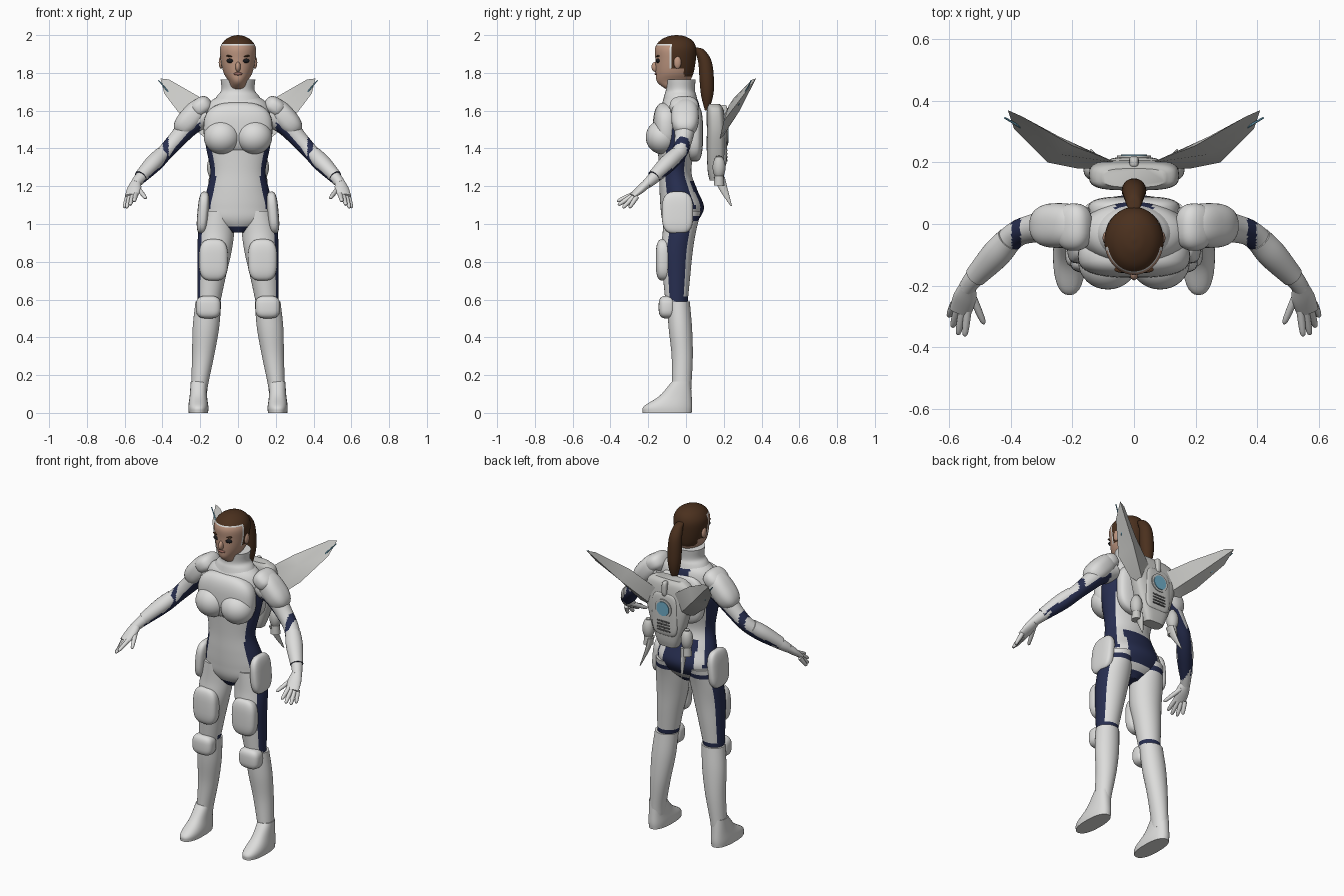
import bpy
import bmesh
import math
from mathutils import Vector, Matrix

cube = bpy.data.objects.get("Cube")
if cube:
    bpy.data.objects.remove(cube, do_unlink=True)

COLOURS = {
    "armor white": (.72, .72, .71), "suit navy": (.02, .027, .08), "hair brown": (.07, .03, .013),
    "skin": (.52, .31, .22), "lips": (.33, .14, .11), "eye black": (.01, .01, .012),
    "pack grey": (.58, .58, .56), "vent grey": (.1, .1, .1), "lens blue": (.16, .42, .58),
}
MATS = {}
for label, rgb in COLOURS.items():
    m = bpy.data.materials.new(label)
    m.use_nodes = True
    m.diffuse_color = (*rgb, 1)
    bsdf = m.node_tree.nodes["Principled BSDF"]
    bsdf.inputs["Base Color"].default_value = (*rgb, 1)
    bsdf.inputs["Roughness"].default_value = .6
    MATS[label] = m
WHITE, NAVY, HAIR, SKIN, LIPS, BLACK, GREY, VENT, BLUE = COLOURS


def add(name, bm, mats, rule=None, mirror=False, sharp=45):
    """Turn a bmesh into a shaded, coloured object; mirror=True adds the other side."""
    bmesh.ops.recalc_face_normals(bm, faces=bm.faces)
    bm.normal_update()
    if rule:
        for f in bm.faces:
            f.material_index = int(rule(f.calc_center_median(), f.normal))
    mesh = bpy.data.meshes.new(name)
    bm.to_mesh(mesh)
    bm.free()
    for label in ([mats] if isinstance(mats, str) else mats):
        mesh.materials.append(MATS[label])
    ob = bpy.data.objects.new(name, mesh)
    bpy.context.collection.objects.link(ob)
    bpy.ops.object.select_all(action='DESELECT')
    ob.select_set(True)
    bpy.context.view_layer.objects.active = ob
    bpy.ops.object.shade_smooth_by_angle(angle=math.radians(sharp))
    if mirror:
        ob.modifiers.new("mirror", 'MIRROR')
    return ob


def spline(rows, steps):
    p = [Vector(r) for r in rows]
    p = [p[0] * 2 - p[1]] + p + [p[-1] * 2 - p[-2]]
    out = []
    for a, b, c, d in zip(p, p[1:], p[2:], p[3:]):
        for k in range(steps):
            t = k / steps
            out.append((b * 2 + (c - a) * t + (a * 2 - b * 5 + c * 4 - d) * t * t
                        + (b * 3 - a - c * 3 + d) * t ** 3) * .5)
    return out + [p[-2]]


def power(v, p):
    return math.copysign(abs(v) ** p, v)


def loft(name, rows, mats, rule=None, mirror=False, n=32, steps=6, p=1, along=False):
    """Skin elliptical rings (x, y, z, rx, ry); along=True turns them to follow the path."""
    rows = spline(rows, steps)
    bm = bmesh.new()
    rings = []
    for i, r in enumerate(rows):
        u, v = Vector((1, 0, 0)), Vector((0, 1, 0))
        if along:
            t = (rows[min(i + 1, len(rows) - 1)] - rows[max(i - 1, 0)])[:3]
            t = Vector(t).normalized()
            u = t.cross(Vector((0, 0, 1))).normalized()
            v = u.cross(t)
        a, b = max(r[3], .002), max(r[4], .002)
        angles = [math.tau * k / n for k in range(n)]
        rings.append([bm.verts.new(Vector(r[:3]) + u * a * power(math.cos(q), p)
                                   + v * b * power(math.sin(q), p)) for q in angles])
    for lo, hi in zip(rings, rings[1:]):
        for k in range(n):
            bm.faces.new((lo[k], lo[(k + 1) % n], hi[(k + 1) % n], hi[k]))
    bm.faces.new(rings[0])
    bm.faces.new(rings[-1])
    return add(name, bm, mats, rule, mirror)


def blob(name, loc, size, mat, mirror=False, p=1, tilt=0):
    """Ellipsoid, squarer as p gets smaller, tilted about the y axis."""
    bm = bmesh.new()
    bmesh.ops.create_uvsphere(bm, u_segments=32, v_segments=20, radius=1)
    turn = Matrix.Rotation(math.radians(tilt), 3, 'Y')
    for v in bm.verts:
        v.co = turn @ Vector([power(c, p) * s for c, s in zip(v.co, size)]) + Vector(loc)
    return add(name, bm, mat, mirror=mirror)


def disc(name, loc, radius, depth, mat):
    bm = bmesh.new()
    bmesh.ops.create_cone(bm, cap_ends=True, segments=32, radius1=radius, radius2=radius, depth=depth,
                          matrix=Matrix.Translation(loc) @ Matrix.Rotation(math.pi / 2, 4, 'X'))
    return add(name, bm, mat)


# Body suit with navy flanks, seat and nape
def torso_rule(c, n):
    side = abs(n.x) > .62 and 1.08 < c.z < 1.56
    seat = n.y > .25 and abs(c.x) < .1 and 1.02 < c.z < 1.23
    nape = n.y > .1 and abs(c.x) < .06 and c.z > 1.57
    return side or seat or nape or c.z < .985


loft("torso", [(0, -.03, 1.69, .08, .07), (0, -.03, 1.63, .16, .1), (0, -.04, 1.5, .18, .12),
               (0, -.05, 1.4, .168, .1), (0, -.057, 1.28, .146, .085), (0, -.04, 1.18, .165, .1),
               (0, -.02, 1.09, .188, .115), (0, -.03, 1.02, .17, .095), (0, -.04, .955, .04, .05)],
     (WHITE, NAVY), torso_rule, n=64, steps=8)
blob("chest_plate", (0, -.105, 1.51), (.183, .07, .135), WHITE, p=.75)
blob("bust", (.085, -.125, 1.46), (.096, .088, .09), WHITE, mirror=True)
blob("back_plate", (0, .045, 1.48), (.15, .045, .15), WHITE, p=.65)
loft("collar", [(0, -.03, 1.64, .135, .095), (0, -.03, 1.68, .11, .085),
                (0, -.03, 1.71, .088, .077), (0, -.03, 1.765, .092, .081)], WHITE)


# Legs with a navy outer stripe and knee band
def leg_rule(c, n):
    stripe = n.x > .76 and .6 < c.z < 1
    knee = n.y > -.3 and c.z < .62
    crease = n.y > .3 and 1.01 < c.z < 1.04
    return stripe or knee or crease


loft("thighs", [(.105, -.02, 1.07, .085, .1), (.115, -.035, .96, .095, .088), (.125, -.05, .85, .09, .085),
                (.14, -.05, .72, .075, .072), (.155, -.05, .58, .06, .058)],
     (WHITE, NAVY), leg_rule, mirror=True, n=48, steps=8)
loft("boots", [(.157, -.04, .59, .068, .06), (.17, -.03, .45, .07, .062), (.185, -.02, .3, .058, .056),
               (.203, -.023, .15, .045, .052), (.208, -.025, .08, .042, .05)], WHITE, mirror=True)
loft("feet", [(.208, -.025, .165, .042, .05), (.21, -.055, .09, .046, .085),
              (.21, -.095, .035, .053, .128), (.21, -.1, 0, .052, .13)], WHITE, mirror=True, p=.85)
blob("thigh_pads", (.13, -.12, .81), (.077, .04, .11), WHITE, mirror=True, p=.65)
blob("knee_pads", (.157, -.1, .56), (.066, .045, .06), WHITE, mirror=True, p=.65)
blob("hip_pads", (.185, -.045, 1.06), (.03, .083, .112), WHITE, mirror=True, p=.65, tilt=-5)


# Arms: white above, navy below, with a navy elbow band
def arm_rule(c, n):
    return .368 < c.x < .398 or (n.z < -.25 and .2 < c.x < .5)


loft("arms", [(.16, -.01, 1.58, .065, .06), (.25, -.005, 1.525, .058, .055), (.33, -.015, 1.44, .046, .046),
              (.385, -.035, 1.38, .042, .042), (.44, -.09, 1.32, .042, .042), (.515, -.17, 1.245, .032, .032),
              (.545, -.21, 1.21, .027, .025)],
     (WHITE, NAVY), arm_rule, mirror=True, n=40, steps=8, along=True)
loft("forearm_guards", [(.405, -.05, 1.365, .043, .042), (.45, -.1, 1.32, .047, .043),
                        (.515, -.17, 1.25, .036, .035)],
     (WHITE, NAVY), lambda c, n: n.z < -.45, mirror=True, along=True)
blob("shoulder_pads", (.245, -.005, 1.565), (.115, .073, .062), WHITE, mirror=True, p=.8, tilt=48)
blob("shoulder_caps", (.195, -.01, 1.62), (.06, .077, .05), WHITE, mirror=True, p=.8, tilt=35)

# Hands
loft("palms", [(.54, -.2, 1.22, .027, .024), (.55, -.24, 1.185, .038, .022), (.565, -.285, 1.147, .036, .014)],
     WHITE, mirror=True, n=20, along=True)
FINGERS = {
    "thumbs": ((.53, -.225, 1.19), (.487, -.325, 1.135)),
    "index_fingers": ((.54, -.275, 1.16), (.55, -.365, 1.12)),
    "middle_fingers": ((.557, -.28, 1.152), (.572, -.36, 1.1)),
    "ring_fingers": ((.573, -.275, 1.145), (.59, -.335, 1.085)),
    "little_fingers": ((.585, -.26, 1.145), (.602, -.3, 1.085)),
}
for name, (base, tip) in FINGERS.items():
    a, b = Vector(base), Vector(tip)
    loft(name, [(*a.lerp(b, t), r, r) for t, r in ((0, .013), (.5, .012), (.9, .009), (1, .003))],
         WHITE, mirror=True, n=12, steps=3, along=True)


# Head: hair, skin and a pale hairline
def head_rule(c, n):
    face = (c.y < -.085 and c.z < 1.942) or (c.y < -.01 and c.z < 1.82) or c.z < 1.78
    edge = c.y < -.075 and 1.82 < c.z < 1.955
    return 1 if face else 2 if edge else 0


loft("head", [(0, -.03, 1.7, .05, .055), (0, -.065, 1.748, .048, .085), (0, -.06, 1.8, .076, .1),
              (0, -.055, 1.87, .092, .107), (0, -.055, 1.93, .095, .109), (0, -.052, 1.97, .073, .087),
              (0, -.05, 1.993, .036, .045), (0, -.05, 2, .004, .005)],
     (HAIR, SKIN, WHITE), head_rule, n=64)
blob("ears", (.09, -.045, 1.855), (.012, .02, .033), SKIN, mirror=True)
blob("nose", (0, -.16, 1.832), (.014, .023, .027), SKIN)
blob("lips", (0, -.157, 1.795), (.023, .009, .008), LIPS)
blob("eyes", (.038, -.147, 1.864), (.023, .012, .012), BLACK, mirror=True)
blob("eyebrows", (.042, -.148, 1.888), (.022, .01, .005), HAIR, mirror=True, tilt=-8)
loft("ponytail", [(0, .045, 1.935, .012, .015), (0, .07, 1.92, .025, .028), (0, .1, 1.86, .036, .036),
                  (0, .11, 1.76, .04, .038), (0, .112, 1.68, .032, .032), (0, .11, 1.6, .008, .01)], HAIR, n=20)

# Flight pack with lens, vents and side tanks
loft("pack", [(0, .15, 1.635, .1, .03), (0, .155, 1.6, .14, .045), (0, .16, 1.5, .144, .05),
              (0, .16, 1.38, .115, .05), (0, .16, 1.28, .08, .045), (0, .16, 1.23, .06, .035)], GREY, p=.6)
blob("pack_panel", (0, .19, 1.43), (.085, .027, .13), GREY, p=.45)
blob("pack_knob", (0, .2, 1.585), (.016, .02, .045), GREY, p=.6)
disc("lens_rim", (0, .21, 1.47), .055, .024, GREY)
disc("lens", (0, .214, 1.47), .042, .024, BLUE)
for i in range(4):
    blob("vent_%d" % (i + 1), (0, .215, 1.39 - i * .018), (.045, .005, .005), VENT, p=.5)
blob("tanks", (.13, .175, 1.3), (.034, .034, .062), GREY, mirror=True)
loft("nozzles", [(.13, .175, 1.36, .015, .015), (.13, .175, 1.27, .022, .022), (.13, .175, 1.205, .028, .028)],
     GREY, mirror=True, n=20, p=1)
loft("tail_fins", [(.11, .175, 1.25, .012, .03), (.12, .2, 1.18, .01, .022), (.14, .24, 1.095, .003, .004)],
     GREY, mirror=True, n=12)

# Wings: leaf outlines with a ridge on both faces
outline = [(.41, .37, 1.77), (.365, .35, 1.765), (.2, .255, 1.67), (.06, .2, 1.57),
           (.08, .18, 1.44), (.18, .18, 1.46), (.28, .2, 1.545), (.39, .31, 1.69)]
bm = bmesh.new()
rim = [bm.verts.new(co) for co in outline]
middle = sum((v.co for v in rim), Vector()) / len(rim)
normal = (rim[0].co - rim[4].co).cross(rim[2].co - rim[6].co).normalized()
for s in (-1, 1):
    peak = bm.verts.new(middle + normal * s * .032)
    for k in range(len(rim)):
        bm.faces.new((rim[k], rim[(k + 1) % len(rim)], peak))
add("wings", bm, GREY, mirror=True, sharp=35)
loft("wing_blades", [(.32, .275, 1.63, .004, .004), (.37, .315, 1.7, .004, .004), (.42, .345, 1.76, .003, .003)],
     BLUE, mirror=True, n=8, steps=2, along=True)
